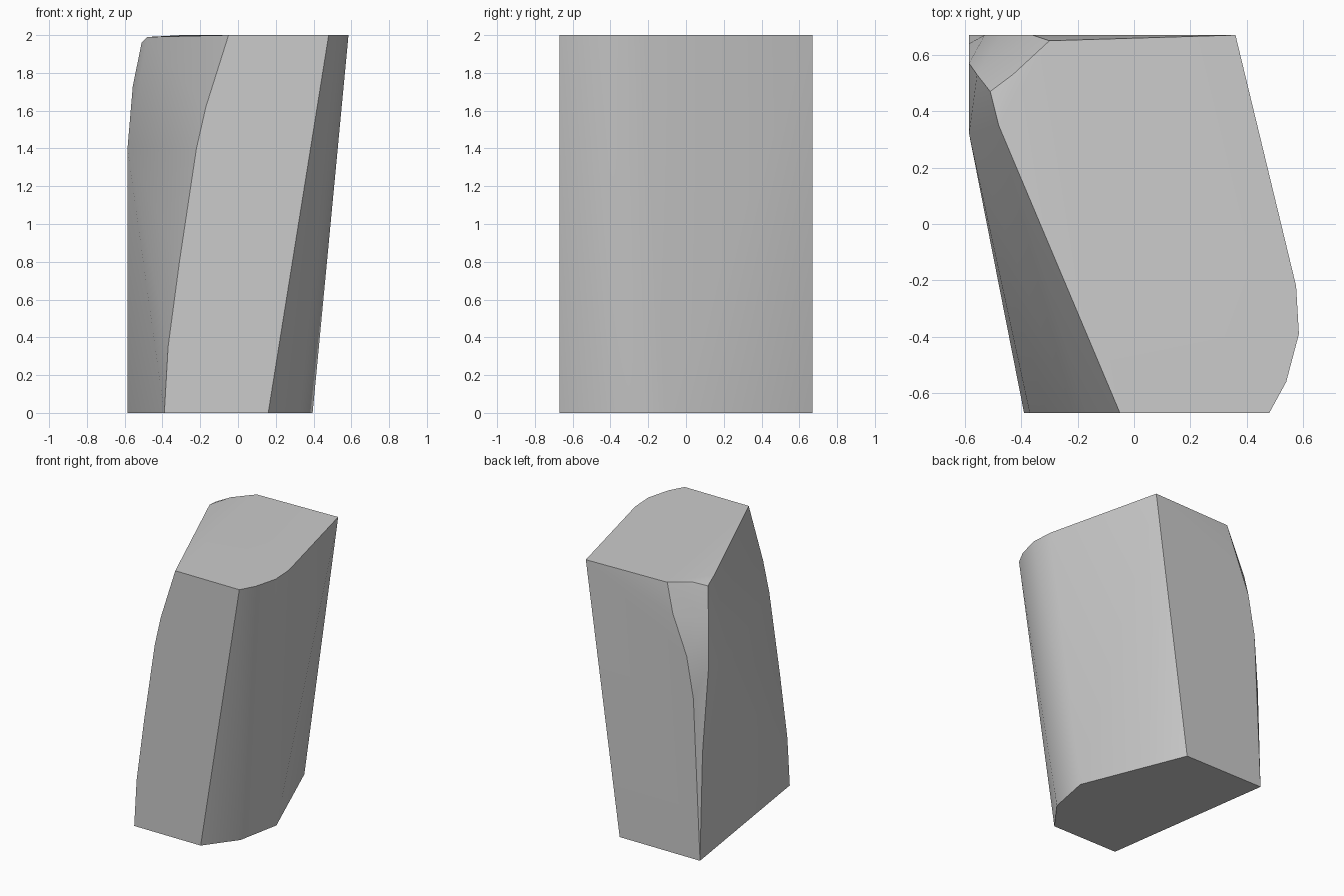
import bpy
import bmesh
from math import radians

cube = bpy.data.objects.get("Cube")
if cube:
    bpy.data.objects.remove(cube, do_unlink=True)

FRONT, BACK, TOP = -0.67, 0.67, 2.0

# Grey stone
grey = bpy.data.materials.new("plain_grey")
grey.use_nodes = True
tone = (0.6, 0.6, 0.6, 1)
grey.diffuse_color = tone
grey.node_tree.nodes["Principled BSDF"].inputs["Base Color"].default_value = tone

# Flat base outline and the leaning, rounded top outline
base = [(-0.39, FRONT), (0.16, FRONT), (0.33, -0.44), (0.395, -0.11),
        (0.08, BACK), (-0.585, BACK)]
top = [(-0.05, FRONT), (0.48, FRONT), (0.54, -0.56), (0.585, -0.39),
       (0.575, -0.22), (0.36, BACK), (-0.3, 0.65)]

# Bowed edges as (x, z), on the front and back planes
front_bow = [(-0.37, 0.35), (-0.31, 0.8), (-0.22, 1.4), (-0.17, 1.62)]
back_bow = [(-0.36, 1.79), (-0.475, 1.5), (-0.53, 1.2)]

# Worn corner between the side and the back
worn_corner = [(-0.48, 0.35, 1.99), (-0.43, 0.53, 1.99), (-0.51, 0.47, 1.96),
               (-0.557, 0.53, 1.73), (-0.585, 0.57, 1.4),
               (-0.585, 0.64, 0.8), (-0.585, 0.32, 1.4)]

points = [(x, y, 0) for x, y in base] + [(x, y, TOP) for x, y in top]
points += [(x, FRONT, z) for x, z in front_bow]
points += [(x, BACK, z) for x, z in back_bow]
points += worn_corner

# Skin the outlines into one solid block
bm = bmesh.new()
for p in points:
    bm.verts.new(p)
bmesh.ops.convex_hull(bm, input=bm.verts[:])
loose = [v for v in bm.verts if not v.link_faces]
bmesh.ops.delete(bm, geom=loose, context='VERTS')
bmesh.ops.dissolve_limit(bm, angle_limit=radians(0.5),
                         verts=bm.verts[:], edges=bm.edges[:])
bmesh.ops.recalc_face_normals(bm, faces=bm.faces[:])
mesh = bpy.data.meshes.new("stone_block")
bm.to_mesh(mesh)
bm.free()
mesh.materials.append(grey)

block = bpy.data.objects.new("stone_block", mesh)
bpy.context.collection.objects.link(block)
bpy.ops.object.select_all(action='DESELECT')
block.select_set(True)
bpy.context.view_layer.objects.active = block
bpy.ops.object.shade_smooth_by_angle(angle=radians(30))
